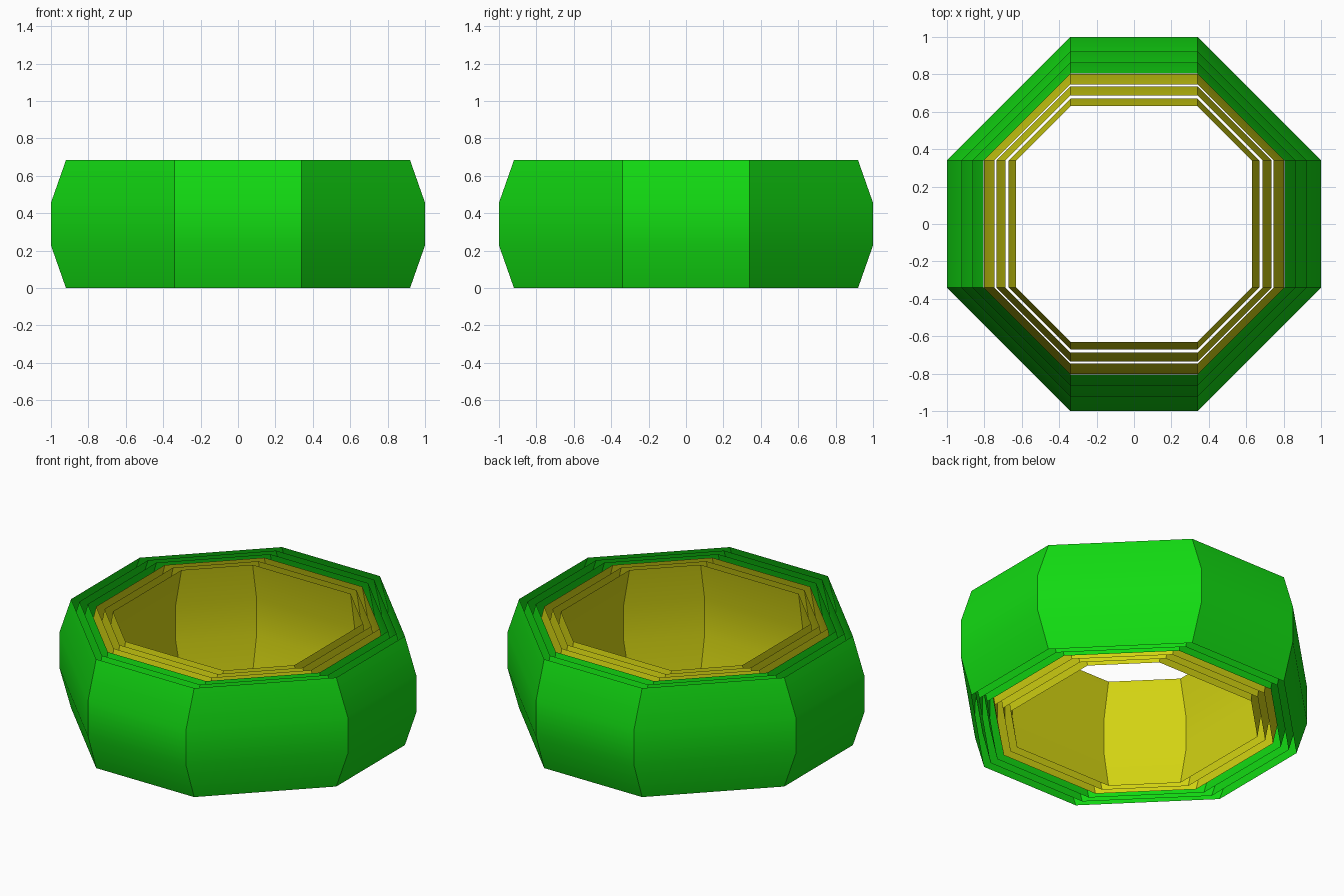
import bpy, bmesh

cube = bpy.data.objects.get("Cube")
if cube:
    bpy.data.objects.remove(cube, do_unlink=True)


def make_material(name, rgb):
    mat = bpy.data.materials.new(name)
    mat.use_nodes = True
    colour = (*rgb, 1.0)
    mat.diffuse_color = colour
    mat.node_tree.nodes["Principled BSDF"].inputs["Base Color"].default_value = colour
    return mat


green = make_material("bright green", (0.006, 0.70, 0.006))
yellow = make_material("golden yellow", (0.65, 0.65, 0.006))

HEIGHT = 0.683   # height of every shell
FLAT = 0.34      # half width of the straight sides
BULGE = 0.08     # how far the outermost wall leans in at top and bottom


def octagon(r):
    """Corners of an octagon whose straight sides keep a fixed width."""
    return [(FLAT, -r), (r, -FLAT), (r, FLAT), (FLAT, r),
            (-FLAT, r), (-r, FLAT), (-r, -FLAT), (-FLAT, -r)]


def barrel_shell(name, scale, mat):
    """Open eight-sided sheet with a three-step bulging profile."""
    widest = FLAT + (1 - FLAT) * scale
    narrow = widest - BULGE * scale
    profile = [(narrow, 0), (widest, HEIGHT / 3),
               (widest, HEIGHT * 2 / 3), (narrow, HEIGHT)]
    bm = bmesh.new()
    rings = [[bm.verts.new((x, y, z)) for x, y in octagon(r)] for r, z in profile]
    for low, high in zip(rings, rings[1:]):
        for i in range(8):
            j = (i + 1) % 8
            bm.faces.new((low[i], low[j], high[j], high[i]))
    mesh = bpy.data.meshes.new(name)
    bm.to_mesh(mesh)
    bm.free()
    mesh.materials.append(mat)
    obj = bpy.data.objects.new(name, mesh)
    bpy.context.collection.objects.link(obj)
    # Smooth up the profile, sharp at the eight corners
    bpy.ops.object.select_all(action='DESELECT')
    obj.select_set(True)
    bpy.context.view_layer.objects.active = obj
    bpy.ops.object.shade_smooth_by_angle(angle=0.6)


# Six nested shells: three green outside, three yellow inside
for k in range(6):
    if k < 3:
        barrel_shell(f"outer_shell_{k + 1}", 1 - 0.1 * k, green)
    else:
        barrel_shell(f"inner_shell_{k - 2}", 1 - 0.1 * k, yellow)
